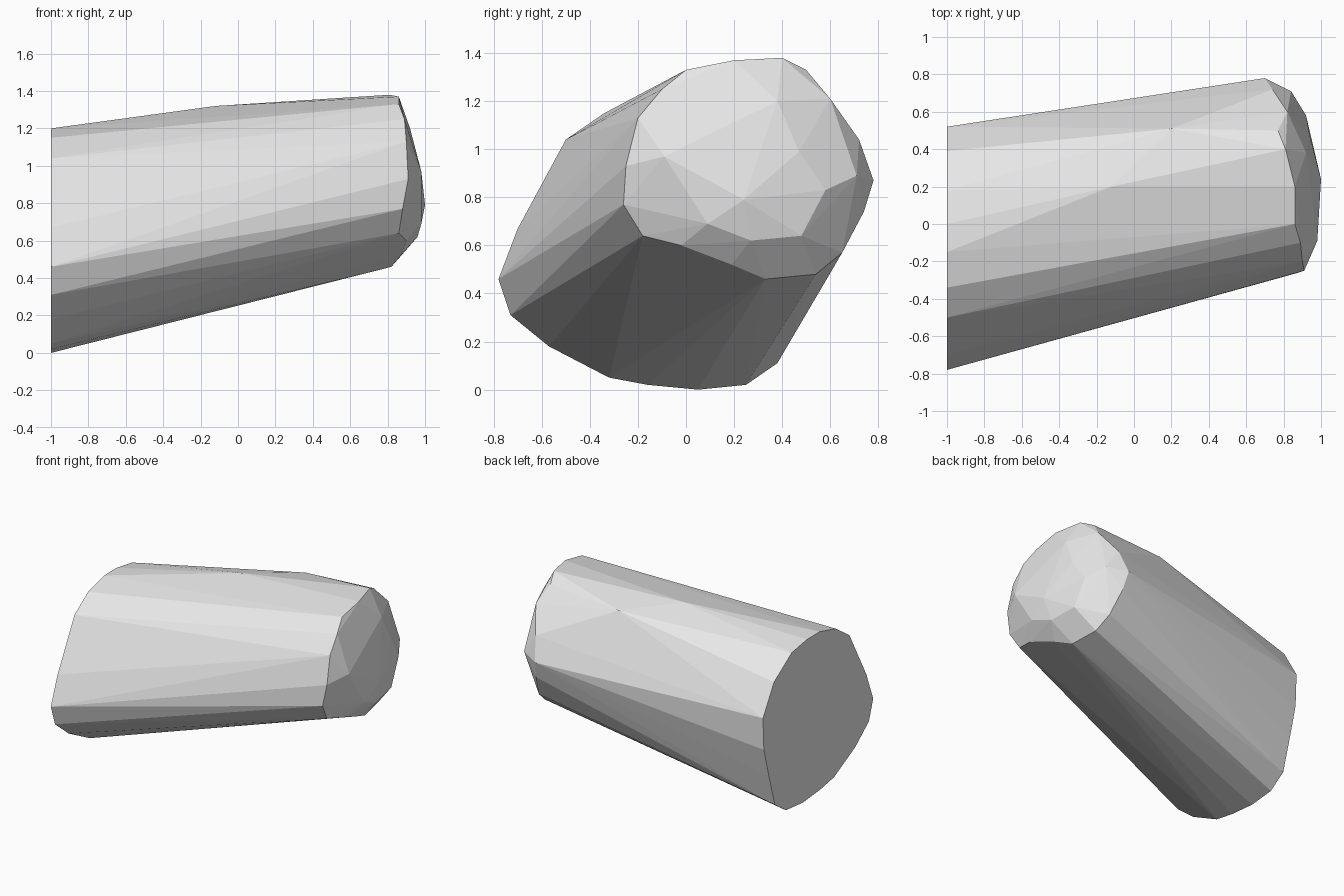
import bpy
import bmesh
import math
from mathutils import Vector

default_cube = bpy.data.objects.get("Cube")
if default_cube:
    bpy.data.objects.remove(default_cube, do_unlink=True)


def make_material(name, colour):
    material = bpy.data.materials.new(name)
    material.use_nodes = True
    material.diffuse_color = colour
    material.node_tree.nodes["Principled BSDF"].inputs["Base Color"].default_value = colour
    return material


def from_hundredths(points):
    """Turn whole hundredths into model units."""
    return [Vector(point) / 100 for point in points]


def build_hull(name, points, material):
    """Wrap the profile points in one faceted convex block."""
    bm = bmesh.new()
    for point in points:
        bm.verts.new(point)
    hull = bmesh.ops.convex_hull(bm, input=list(bm.verts), use_existing_faces=False)

    # Drop any points left inside the block
    loose = [vert for vert in bm.verts if not vert.link_faces]
    bmesh.ops.delete(bm, geom=loose, context="VERTS")

    # Merge the flat cut end into a single face
    bmesh.ops.dissolve_limit(
        bm,
        angle_limit=math.radians(1),
        verts=list(bm.verts),
        edges=list(bm.edges),
    )
    bmesh.ops.recalc_face_normals(bm, faces=list(bm.faces))

    mesh = bpy.data.meshes.new(name)
    bm.to_mesh(mesh)
    bm.free()
    mesh.materials.append(material)
    block = bpy.data.objects.new(name, mesh)
    bpy.context.scene.collection.objects.link(block)
    return block


# Outline of the flat cut end, as depth and height
cut_outline = [
    (-78, 46), (-73, 31), (-57, 18), (-32, 5), (-16, 2), (5, 0),
    (25, 2), (38, 11), (45, 35), (51, 57), (52, 81), (39, 103),
    (18, 117), (0, 120), (-15, 120), (-34, 115), (-50, 104), (-70, 67),
]
cut_end = from_hundredths([(-100, depth, height) for depth, height in cut_outline])

# Rim where the long sides meet the rounded tip
rim = from_hundredths([
    (88, -26, 77), (86, -18, 64), (90, -2, 60), (87, 19, 52),
    (82, 33, 46), (79, 54, 48), (76, 65, 57), (72, 74, 74),
    (70, 78, 87), (74, 72, 104), (82, 60, 121), (77, 50, 133),
    (81, 40, 138), (86, 20, 137), (86, 0, 133), (89, -10, 125),
    (90, -20, 113), (91, -25, 93),
])

# Facet corners of the rounded tip
tip = from_hundredths([
    (100, 24, 79), (98, -9, 97), (98, 9, 69), (96, 27, 62),
    (93, 48, 64), (92, 58, 83), (84, 71, 89), (94, 47, 99),
    (92, 38, 120),
])

# Slight swelling along the upper side
swelling = from_hundredths([(-12, 20, 132), (20, 51, 129)])

grey = make_material("plain grey", (0.8, 0.8, 0.8, 1))
build_hull("faceted_block", cut_end + rim + tip + swelling, grey)
